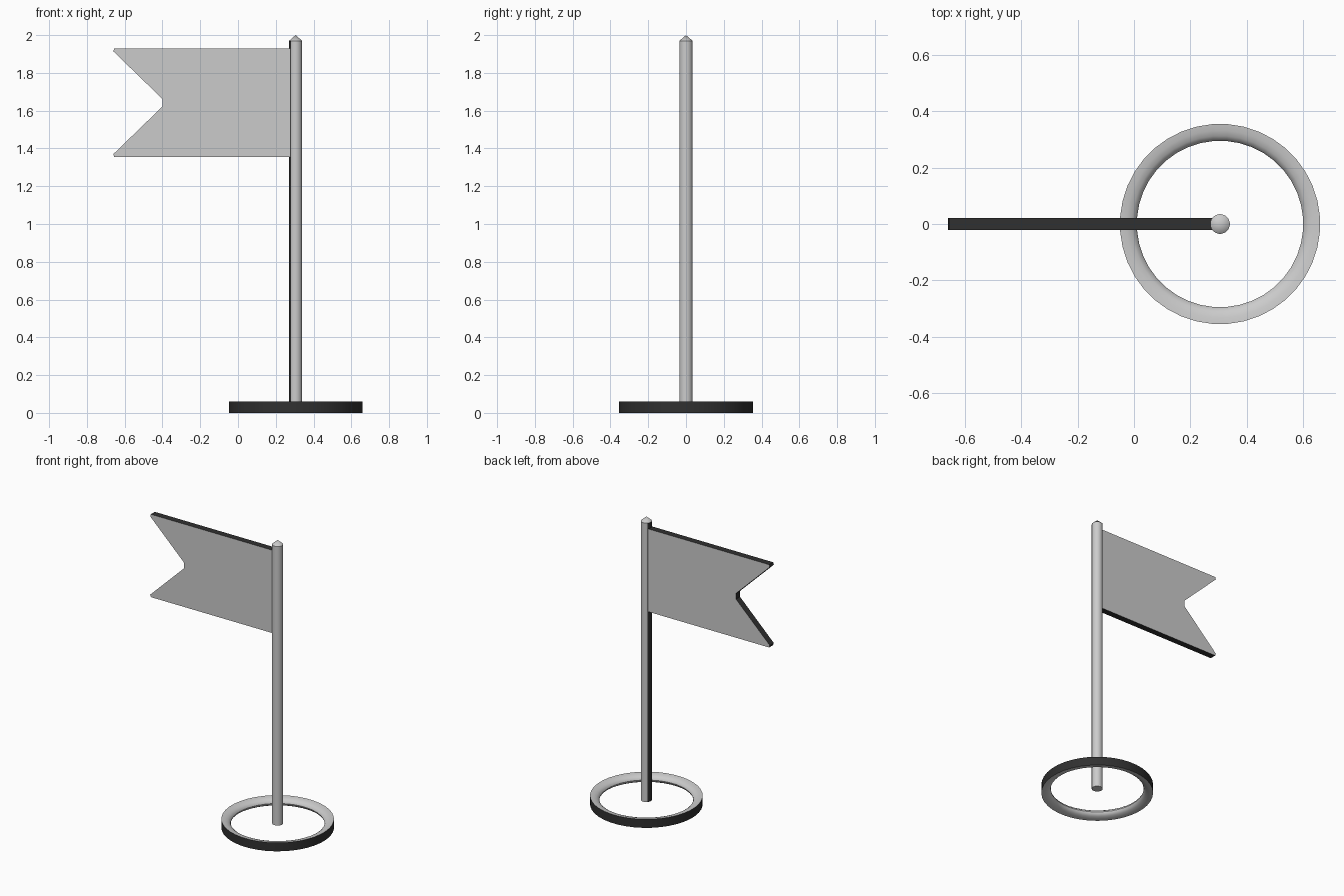
import bpy, bmesh
from math import sin, cos, pi

if "Cube" in bpy.data.objects:
    bpy.data.objects.remove(bpy.data.objects["Cube"])

PX = 0.305  # pole centre in x

dark = bpy.data.materials.new("dark_trim")
dark.diffuse_color = (0.03, 0.03, 0.03, 1)
dark.use_nodes = True
dark.node_tree.nodes["Principled BSDF"].inputs["Base Color"].default_value = dark.diffuse_color
grey = bpy.data.materials.new("grey")
grey.diffuse_color = (0.8, 0.8, 0.8, 1)
grey.use_nodes = True
grey.node_tree.nodes["Principled BSDF"].inputs["Base Color"].default_value = grey.diffuse_color


def finish(name, bm, is_dark, angle=None):
    """Turn a bmesh into an object, darkening the faces that pass is_dark."""
    bmesh.ops.recalc_face_normals(bm, faces=bm.faces)
    bm.normal_update()
    for f in bm.faces:
        f.material_index = int(is_dark(f))
    me = bpy.data.meshes.new(name)
    bm.to_mesh(me)
    bm.free()
    me.materials.append(grey)
    me.materials.append(dark)
    ob = bpy.data.objects.new(name, me)
    bpy.context.collection.objects.link(ob)
    if angle:
        bpy.ops.object.select_all(action='DESELECT')
        ob.select_set(True)
        bpy.context.view_layer.objects.active = ob
        bpy.ops.object.shade_smooth_by_angle(angle=angle)
    return ob


def lathe(profile, steps, closed):
    """Spin an (r, z) profile around the pole axis."""
    bm = bmesh.new()
    rings = [[bm.verts.new((PX + r * cos(2 * pi * (i + .5) / steps),
                            r * sin(2 * pi * (i + .5) / steps), z))
              for r, z in profile] for i in range(steps)]
    n = len(profile)
    for i in range(steps):
        a, b = rings[i], rings[(i + 1) % steps]
        for j in range(n if closed else n - 1):
            k = (j + 1) % n
            bm.faces.new((a[j], b[j], b[k], a[k]))
    bmesh.ops.remove_doubles(bm, verts=bm.verts, dist=1e-5)
    return bm


# Base ring: flat dark outer wall, rounded inner side
section = [(0.355 - 0.06 * sin(pi * i / 8), 0.03 - 0.03 * cos(pi * i / 8))
           for i in range(9)]
bm = lathe(section, 40, True)
finish("base_ring", bm,
       lambda f: all((v.co.x - PX) ** 2 + v.co.y ** 2 > 0.35 ** 2 for v in f.verts), 0.7)

# Pole with a pointed tip; the strip on the flag side is dark
bm = bmesh.new()
bm.free()
bm = lathe([(0.035, 0.03), (0.035, 1.97), (0, 2.0)], 20, False)
bmesh.ops.holes_fill(bm, edges=[e for e in bm.edges if e.is_boundary], sides=0)
finish("pole", bm, lambda f: f.normal.x < -0.8, 0.6)

# Swallow-tailed flag with a dark rim
upper = [(0.285, 0.288), (-0.655, 0.288), (-0.66, 0.272), (-0.40, 0.02)]
outline = upper + [(x, -z) for x, z in reversed(upper)]
bm = bmesh.new()
face = bm.faces.new([bm.verts.new((x, -0.022, 1.642 + z)) for x, z in outline])
ext = bmesh.ops.extrude_face_region(bm, geom=[face])["geom"]
bmesh.ops.translate(bm, vec=(0, 0.044, 0),
                    verts=[v for v in ext if isinstance(v, bmesh.types.BMVert)])
# keep the front sheet so the flag is a closed slab
if not any(all(v.co.y < 0 for v in f.verts) for f in bm.faces):
    bm.faces.new([v for v in bm.verts if v.co.y < 0])
finish("flag", bm, lambda f: abs(f.normal.y) < 0.5)
